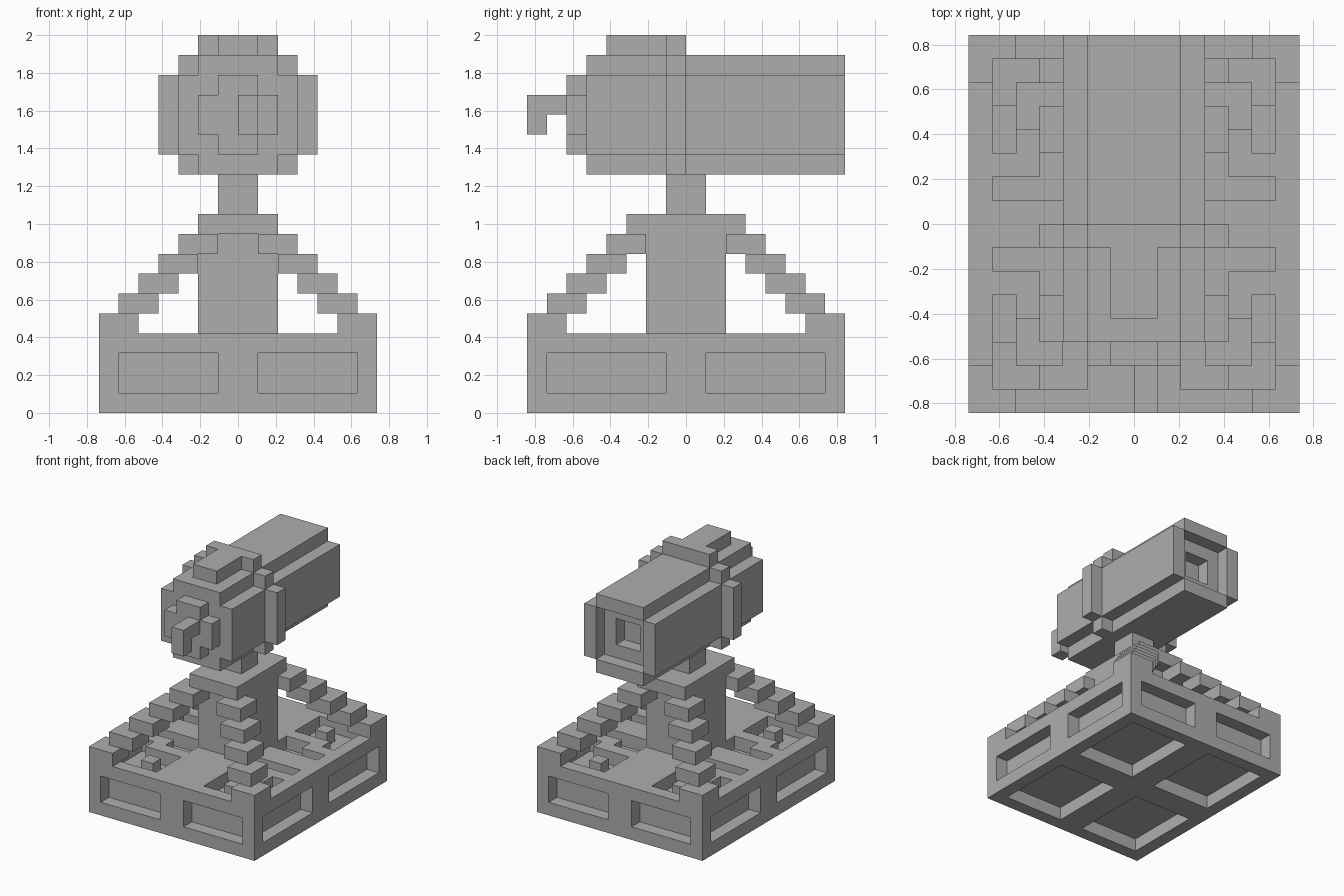
import bpy, bmesh, math
from itertools import product
from mathutils import Vector

UNIT = 2 / 19  # edge length of one block

if "Cube" in bpy.data.objects:
    bpy.data.objects.remove(bpy.data.objects["Cube"], do_unlink=True)

grey = bpy.data.materials.new("stone_grey")
grey.use_nodes = True
grey.diffuse_color = (0.42, 0.42, 0.42, 1)
grey.node_tree.nodes["Principled BSDF"].inputs["Base Color"].default_value = (0.42, 0.42, 0.42, 1)


def box(x0, x1, y0, y1, z0, z1):
    """Set of blocks filling a box."""
    return set(product(range(x0, x1), range(y0, y1), range(z0, z1)))


def mirrored(cells, x=True, y=True):
    """Blocks together with their mirror images."""
    out = set(cells)
    if x:
        out |= {(-1 - a, b, c) for a, b, c in out}
    if y:
        out |= {(a, -1 - b, c) for a, b, c in out}
    return out


def build(name, cells):
    """Skin a set of blocks with one clean mesh."""
    bm = bmesh.new()
    verts = {}

    def vert(p):
        key = tuple(round(v) for v in p)
        if key not in verts:
            verts[key] = bm.verts.new(Vector(key) * UNIT)
        return verts[key]

    for cell in cells:
        for axis, side in product(range(3), (0, 1)):
            near = list(cell)
            near[axis] += 2 * side - 1
            if tuple(near) in cells:
                continue
            start = Vector(cell)
            start[axis] += side
            u, v = Vector((0, 0, 0)), Vector((0, 0, 0))
            u[(axis + 1) % 3] = 1
            v[(axis + 2) % 3] = 1
            ring = [start, start + u, start + u + v, start + v]
            bm.faces.new([vert(p) for p in (ring if side else ring[::-1])])
    bmesh.ops.dissolve_limit(bm, angle_limit=math.radians(1), verts=bm.verts, edges=bm.edges)
    mesh = bpy.data.meshes.new(name)
    bm.to_mesh(mesh)
    bm.free()
    mesh.materials.append(grey)
    bpy.context.collection.objects.link(bpy.data.objects.new(name, mesh))


# Base with sunken panels on every side
base = box(-7, 7, -8, 8, 0, 4)
base -= mirrored(box(1, 6, 7, 8, 1, 3))
base -= mirrored(box(6, 7, 1, 7, 1, 3))
base -= mirrored(box(1, 6, 1, 7, 0, 1))
# Top pits, with raised grating left inside
pit = box(2, 6, 1, 7, 3, 4)
grating = box(4, 6, 2, 3, 3, 4) | box(2, 5, 3, 4, 3, 4) | box(3, 4, 5, 6, 3, 4)
base -= mirrored(pit - grating)
base |= mirrored(box(5, 7, 6, 8, 4, 5))
build("base", base)

# Central column and neck
build("column", box(-2, 2, -2, 2, 4, 10))
build("neck", box(-1, 1, -1, 1, 10, 12))

# Four stepped braces climbing from the corners
brace = set()
for step in range(5):
    brace |= box(4 - step, 6 - step, 5 - step, 7 - step, 5 + step, 6 + step)
for side, flip_x in (("left", False), ("right", True)):
    for end, flip_y in (("back", False), ("front", True)):
        build(f"{end}_{side}_brace", {(-1 - a if flip_x else a, -1 - b if flip_y else b, c)
                                      for a, b, c in brace})

# Barrel with a two-stage recess at the back
barrel = box(-3, 3, -5, 8, 13, 17) | box(-2, 2, -5, 8, 12, 18)
barrel -= box(-2, 2, 7, 8, 13, 17) | box(-1, 1, 6, 7, 14, 16)
build("barrel", barrel)

# Collar around the barrel and ridge on top
collar = box(-4, 4, -1, 0, 13, 17) | box(-3, 3, -1, 0, 12, 18) | box(-2, 2, -1, 0, 18, 19)
build("collar", collar)
build("top_ridge", box(-1, 1, -4, -1, 18, 19))

# Front boss and its hooked handle
build("front_boss", box(-1, 1, -6, -5, 13, 17) | box(-2, 2, -6, -5, 14, 16))
build("front_hook", box(0, 1, -8, -6, 15, 16) | box(0, 1, -8, -7, 14, 15))
